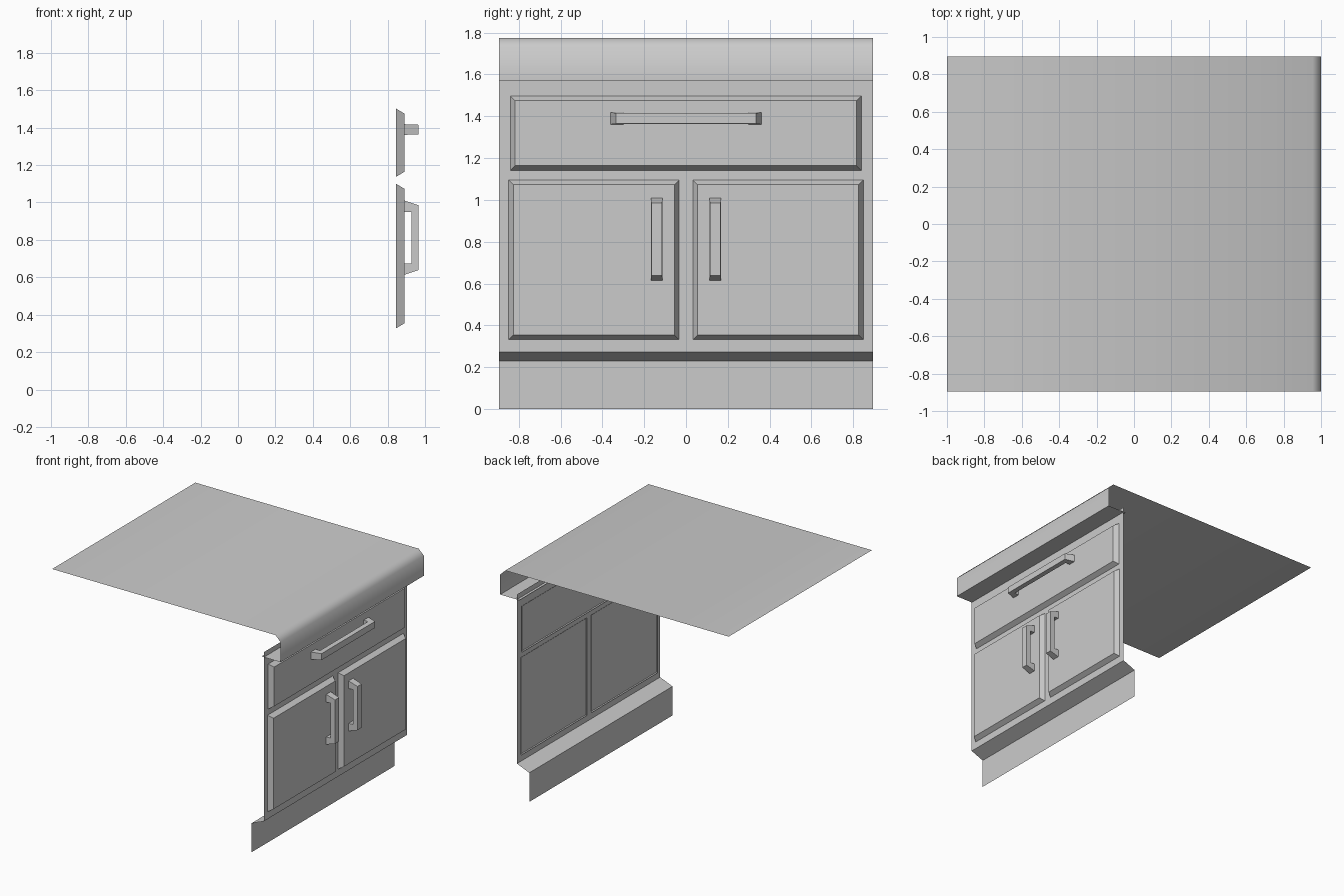
import bpy, bmesh, math
from mathutils import Vector

if "Cube" in bpy.data.objects:
    bpy.data.objects.remove(bpy.data.objects["Cube"])

HALF_W = 0.895   # half width of the cabinet along y
PANEL_X = 0.853  # front sheet
DOOR_BACK, DOOR_FRONT = 0.845, 0.89


def finish(name, bm, smooth=None, recalc=True):
    if recalc:
        bmesh.ops.recalc_face_normals(bm, faces=bm.faces)
    mesh = bpy.data.meshes.new(name)
    bm.to_mesh(mesh)
    bm.free()
    ob = bpy.data.objects.new(name, mesh)
    bpy.context.collection.objects.link(ob)
    if smooth:
        bpy.context.view_layer.objects.active = ob
        ob.select_set(True)
        bpy.ops.object.shade_smooth_by_angle(angle=math.radians(smooth))
        ob.select_set(False)
    return ob


def sheet(name, profile, smooth=None):
    """Open (x, z) profile, listed bottom to top, swept across the width."""
    bm = bmesh.new()
    rows = [[bm.verts.new((x, y, z)) for y in (-HALF_W, HALF_W)] for x, z in profile]
    for a, b in zip(rows, rows[1:]):
        bm.faces.new((a[0], a[1], b[1], b[0]))
    return finish(name, bm, smooth, recalc=False)


def front_plate(name, y0, y1, z0, z1, inset=0.027):
    """Raised plate with sloped edges and an open back."""
    bm = bmesh.new()
    rings = []
    for x, i in ((DOOR_BACK, 0), (DOOR_FRONT, inset)):
        rings.append([bm.verts.new((x, y, z)) for y, z in
                      ((y0 + i, z0 + i), (y1 - i, z0 + i), (y1 - i, z1 - i), (y0 + i, z1 - i))])
    for k in range(4):
        n = (k + 1) % 4
        bm.faces.new((rings[0][k], rings[0][n], rings[1][n], rings[1][k]))
    bm.faces.new(rings[1])
    return finish(name, bm, recalc=False)


def handle(name, y, z, half_len, vertical):
    """Bridge-shaped pull, slightly narrower toward its front."""
    h, depth, gap = half_len, 0.075, 0.037
    inner = h - 0.06
    half = [(h, 0), (h - 0.025, depth)]
    legs = [(-inner, 0), (-inner, gap), (inner, gap), (inner, 0)]
    profile = half + [(-l, d) for l, d in reversed(half)] + legs
    bm = bmesh.new()
    sides = []
    for s in (-1, 1):
        ring = []
        for l, d in profile:
            w = s * (0.0285 - 0.04 * d)
            off = Vector((d, w, l)) if vertical else Vector((d, l, w))
            ring.append(bm.verts.new(Vector((DOOR_FRONT, y, z)) + off))
        bm.faces.new(ring)
        sides.append(ring)
    for k in range(len(profile)):
        n = (k + 1) % len(profile)
        bm.faces.new((sides[0][k], sides[0][n], sides[1][n], sides[1][k]))
    return finish(name, bm)


# Cabinet front with recessed toe kick
sheet("cabinet_front", [(0.745, 0), (0.745, 0.23), (PANEL_X, 0.274), (PANEL_X, 1.612)])

# Countertop with chamfered front lip and short underside
sheet("countertop", [(0.832, 1.572), (1.0, 1.572), (1.0, 1.73), (0.955, 1.774), (-1.0, 1.774)], 60)

# Drawer
front_plate("drawer_front", -0.845, 0.843, 1.137, 1.502)
handle("drawer_handle", 0, 1.39, 0.36, False)

# Pair of doors
for side, s in (("left", -1), ("right", 1)):
    y0, y1 = sorted((s * 0.028, s * 0.853))
    front_plate(side + "_door", y0, y1, 0.327, 1.1)
    handle(side + "_door_handle", s * 0.14, 0.812, 0.198, True)
